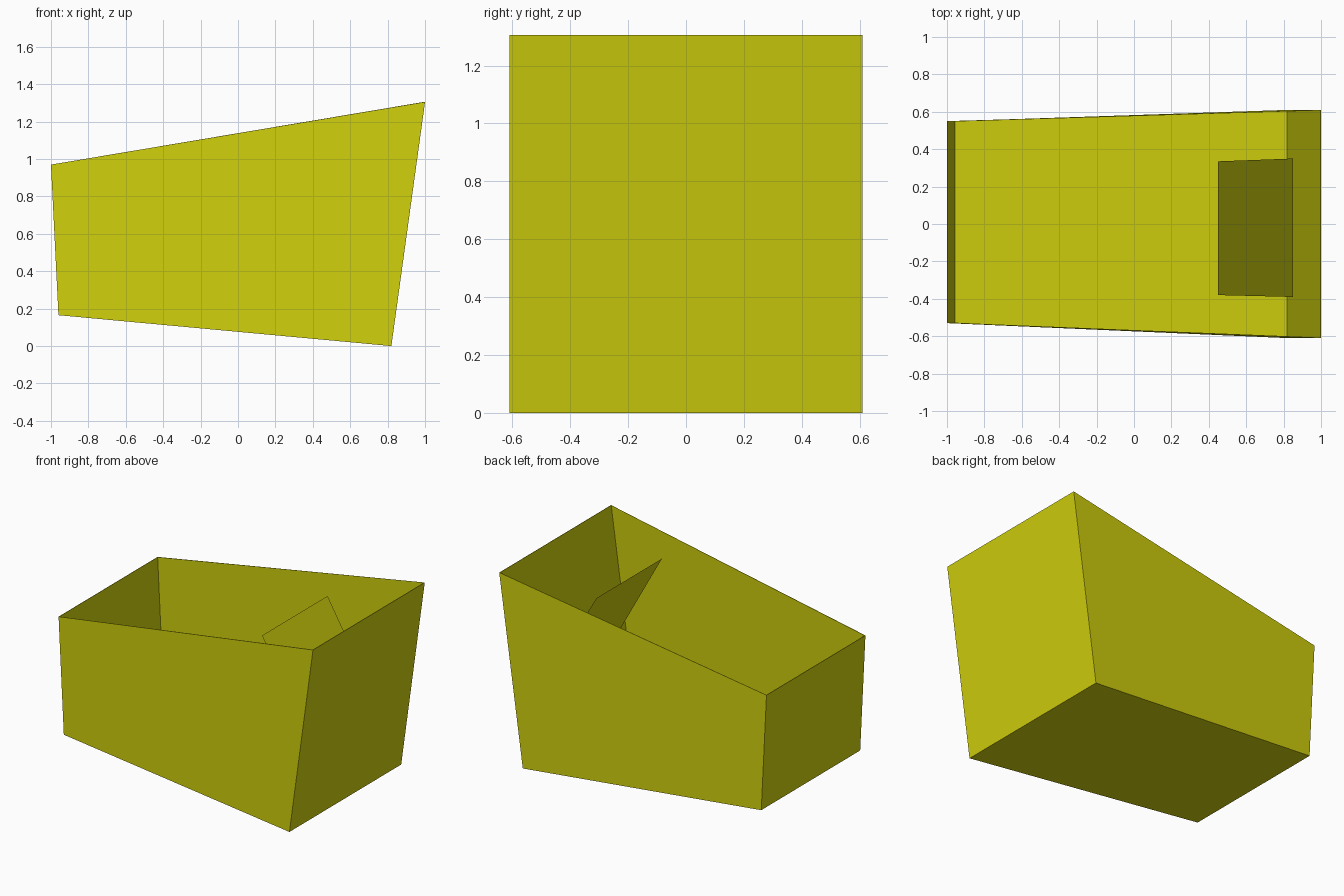
import bpy
import bmesh

default = bpy.data.objects.get("Cube")
if default:
    bpy.data.objects.remove(default, do_unlink=True)

yellow = bpy.data.materials.new("mustard_yellow")
yellow.use_nodes = True
colour = (0.63, 0.63, 0.004, 1)
yellow.diffuse_color = colour
yellow.node_tree.nodes["Principled BSDF"].inputs["Base Color"].default_value = colour


def swept_sheet(name, profile, with_sides):
    """Join (x, z, front y, back y) stations into strips, optionally with side walls."""
    bm = bmesh.new()
    front = [bm.verts.new((x, y0, z)) for x, z, y0, y1 in profile]
    back = [bm.verts.new((x, y1, z)) for x, z, y0, y1 in profile]
    for i in range(len(profile) - 1):
        bm.faces.new((front[i + 1], front[i], back[i], back[i + 1]))
    if with_sides:
        bm.faces.new(front)
        bm.faces.new(back[::-1])
    mesh = bpy.data.meshes.new(name)
    bm.to_mesh(mesh)
    bm.free()
    mesh.materials.append(yellow)
    obj = bpy.data.objects.new(name, mesh)
    bpy.context.collection.objects.link(obj)
    return obj


# Open tub: low end wall, sloping floor, tall end wall and two side walls
tub = swept_sheet("open_tub", [
    (-1.00, 0.97, -0.53, 0.55),
    (-0.96, 0.165, -0.53, 0.55),
    (0.82, 0.00, -0.61, 0.61),
    (1.00, 1.305, -0.61, 0.61),
], True)
walls = tub.modifiers.new("thin_walls", "SOLIDIFY")
walls.thickness = 0.005
walls.offset = -1

# Slanted plate inside, by the tall end
swept_sheet("slanted_plate", [
    (0.85, 0.46, -0.39, 0.35),
    (0.45, 1.17, -0.38, 0.335),
], False)
